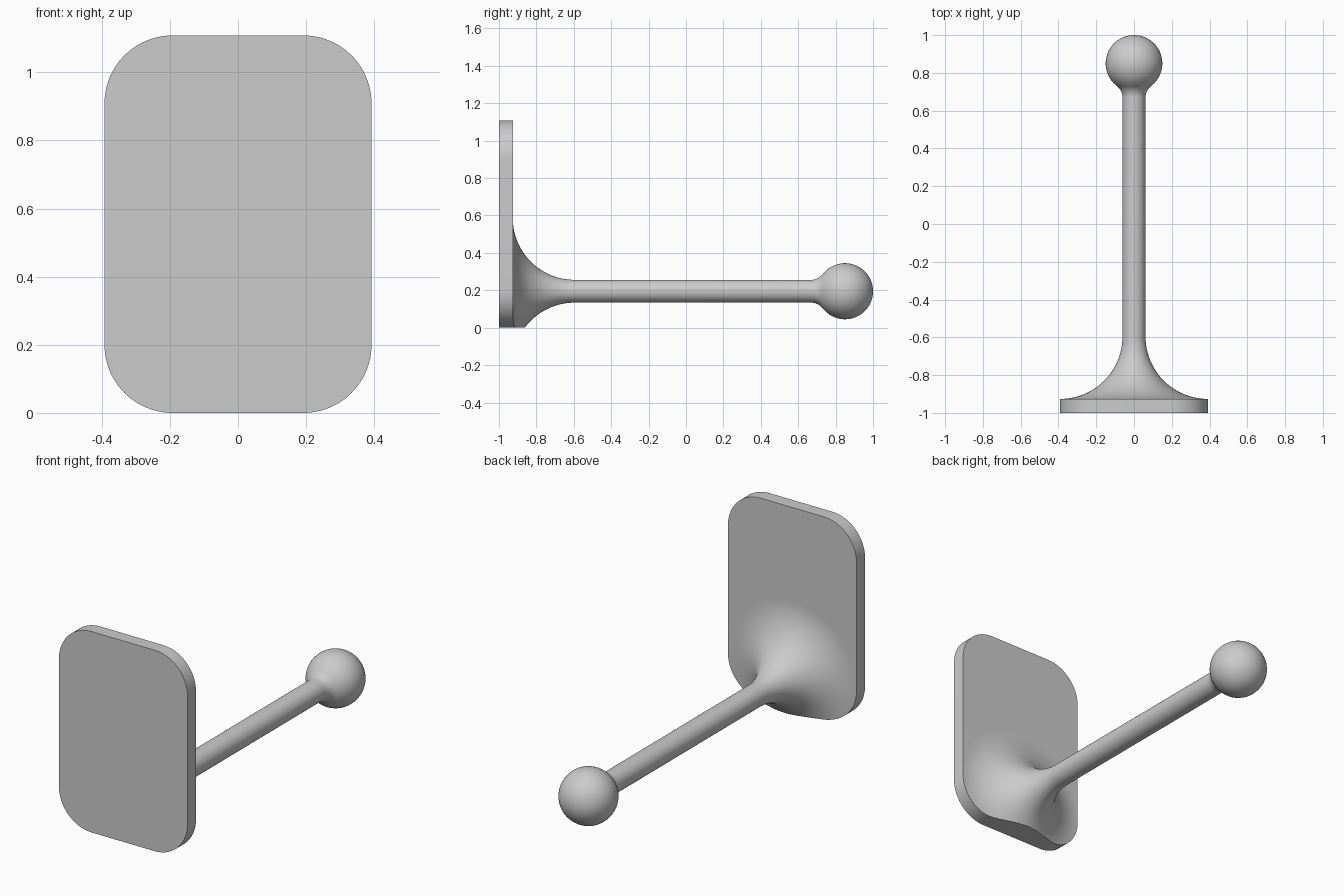
import bpy, bmesh
from math import sin, cos, radians, pi
from mathutils import Vector, Matrix

default = bpy.data.objects.get("Cube")
if default:
    bpy.data.objects.remove(default, do_unlink=True)

HALF_W, HEIGHT, CORNER = 0.392, 1.108, 0.2
BACK, FACE = -1.0, -0.926          # plate thickness along y
AXIS_Z, ROD_R = 0.195, 0.061
FLARE_R = 0.33
BALL_R, BALL_Y = 0.15, 0.85
NECK_R, NECK_Y = 0.075, 0.67

grey = bpy.data.materials.new("plain grey")
grey.use_nodes = True
colour = (0.6, 0.6, 0.6, 1)
grey.diffuse_color = colour
grey.node_tree.nodes["Principled BSDF"].inputs["Base Color"].default_value = colour


def arc(cx, cy, radius, start, end, steps):
    """Points along a circular arc, angles in degrees."""
    angles = [radians(start + (end - start) * i / steps) for i in range(steps + 1)]
    return [(cx + radius * cos(a), cy + radius * sin(a)) for a in angles]


def make_object(name, bm):
    bmesh.ops.recalc_face_normals(bm, faces=bm.faces)
    mesh = bpy.data.meshes.new(name)
    bm.to_mesh(mesh)
    bm.free()
    mesh.materials.append(grey)
    obj = bpy.data.objects.new(name, mesh)
    bpy.context.collection.objects.link(obj)
    return obj


def rounded_slab(name, y0, y1):
    """Rounded rectangle in the xz plane, extruded along y."""
    outline = []
    for sx, top, start in ((1, 1, 0), (-1, 1, 90), (-1, 0, 180), (1, 0, 270)):
        cz = HEIGHT - CORNER if top else CORNER
        outline += arc(sx * (HALF_W - CORNER), cz, CORNER, start, start + 90, 24)
    bm = bmesh.new()
    face = bm.faces.new([bm.verts.new((x, y0, z)) for x, z in outline])
    side = bmesh.ops.extrude_face_region(bm, geom=[face], use_keep_orig=True)
    moved = [v for v in side["geom"] if isinstance(v, bmesh.types.BMVert)]
    bmesh.ops.translate(bm, verts=moved, vec=(0, y1 - y0, 0))
    return make_object(name, bm)


def smooth(obj):
    bpy.ops.object.select_all(action="DESELECT")
    obj.select_set(True)
    bpy.context.view_layer.objects.active = obj
    bpy.ops.object.shade_smooth_by_angle(angle=radians(30))


# Mounting plate
plate = rounded_slab("mounting_plate", BACK, FACE)

# Flared stem, neck fillet and ball end, turned as one profile (y, radius)
profile = [(FACE, 0)]
profile += arc(FACE + FLARE_R, ROD_R + FLARE_R, FLARE_R, 180, 270, 28)
profile += arc(NECK_Y, ROD_R + NECK_R, NECK_R, -90, -36.9, 10)
profile += arc(BALL_Y, 0, BALL_R, 143.1, 0, 32)[1:-1]
profile += [(BALL_Y + BALL_R, 0)]
bm = bmesh.new()
verts = [bm.verts.new((0, y, AXIS_Z + r)) for y, r in profile]
edges = [bm.edges.new(pair) for pair in zip(verts, verts[1:])]
bmesh.ops.spin(bm, geom=verts + edges, cent=(0, 0, AXIS_Z), axis=(0, 1, 0),
               angle=2 * pi, steps=96)
bmesh.ops.remove_doubles(bm, verts=bm.verts, dist=0.0001)
stem = make_object("flared_stem_with_ball", bm)

# Trim the flare flush with the plate outline
cutter = rounded_slab("trim_cutter", BACK - 0.1, 1.1)
cutter.hide_render = True
trim = stem.modifiers.new("trim", "BOOLEAN")
trim.operation = "INTERSECT"
trim.solver = "EXACT"
trim.object = cutter
bpy.ops.object.select_all(action="DESELECT")
stem.select_set(True)
bpy.context.view_layer.objects.active = stem
bpy.ops.object.modifier_apply(modifier=trim.name)
bpy.data.objects.remove(cutter, do_unlink=True)

# Open the hidden end that sits against the plate
bm = bmesh.new()
bm.from_mesh(stem.data)
hidden = [f for f in bm.faces if all(v.co.y < FACE + 0.0001 for v in f.verts)]
bmesh.ops.delete(bm, geom=hidden, context="FACES")
bm.to_mesh(stem.data)
bm.free()

for part in (plate, stem):
    smooth(part)
